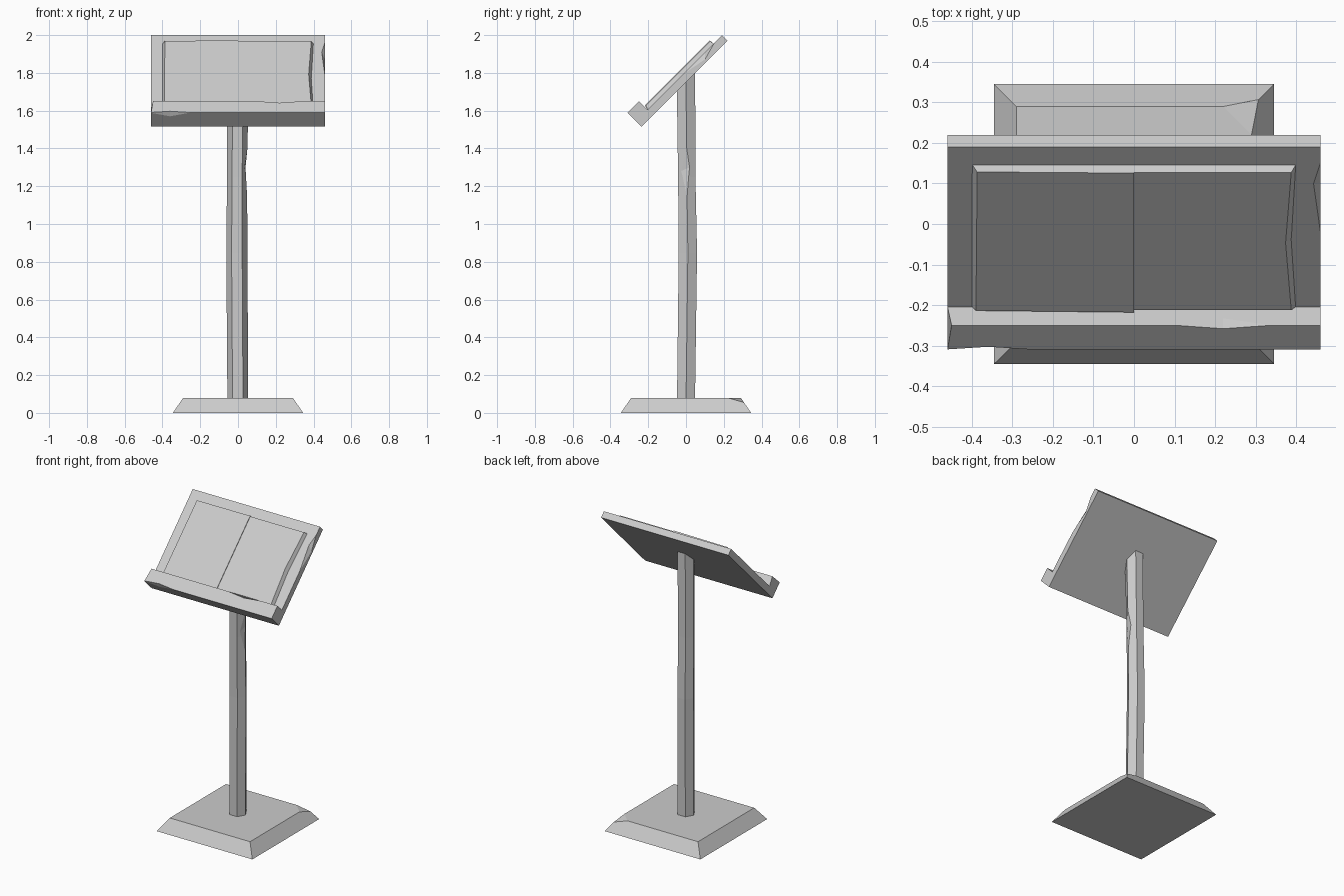
import bpy, bmesh, math
from mathutils import Matrix, Vector

cube = bpy.data.objects.get("Cube")
if cube:
    bpy.data.objects.remove(cube, do_unlink=True)

grey = bpy.data.materials.new("light grey")
grey.use_nodes = True
grey.diffuse_color = (0.6, 0.6, 0.6, 1)
grey.node_tree.nodes["Principled BSDF"].inputs["Base Color"].default_value = (0.6, 0.6, 0.6, 1)


def finish(name, bm):
    bmesh.ops.recalc_face_normals(bm, faces=bm.faces)
    mesh = bpy.data.meshes.new(name)
    bm.to_mesh(mesh)
    bm.free()
    mesh.materials.append(grey)
    obj = bpy.data.objects.new(name, mesh)
    bpy.context.collection.objects.link(obj)
    return obj


def loft(name, rings):
    """Skin a closed solid through rings of equal length."""
    bm = bmesh.new()
    loops = [[bm.verts.new(p) for p in ring] for ring in rings]
    count = len(loops[0])
    for a, b in zip(loops, loops[1:]):
        for i in range(count):
            j = (i + 1) % count
            bm.faces.new((a[i], a[j], b[j], b[i]))
    bm.faces.new(loops[0])
    bm.faces.new(loops[-1])
    return finish(name, bm)


def chip(obj, points, outside):
    """Knock a small facet off an edge or corner."""
    bm = bmesh.new()
    for p in points + [outside]:
        bm.verts.new(p)
    bmesh.ops.convex_hull(bm, input=bm.verts)
    cutter = finish("chip_cutter", bm)
    cutter.hide_render = True
    mod = obj.modifiers.new("chip", "BOOLEAN")
    mod.operation, mod.solver, mod.object = "DIFFERENCE", "EXACT", cutter
    bpy.context.view_layer.update()
    graph = bpy.context.evaluated_depsgraph_get()
    result = bpy.data.meshes.new_from_object(obj.evaluated_get(graph))
    obj.modifiers.clear()
    obj.data = result
    bpy.data.objects.remove(cutter, do_unlink=True)


# Base: flared square slab with one broken corner
def square(half, z):
    return [(x * half, y * half, z) for x, y in ((-1, -1), (1, -1), (1, 1), (-1, 1))]


base = loft("base", [square(0.345, 0), square(0.29, 0.08)])
chip(base, [(0.22, 0.29, 0.08), (0.29, 0.22, 0.08), (0.307, 0.307, 0.055)], (0.42, 0.42, 0.2))


# Post: slightly crooked hexagonal shaft, cut at the slope of the desk
def hexagon(cx, cy, z, radius, slope=0):
    ring = []
    for i in range(6):
        x = cx + radius * math.cos(i * math.pi / 3)
        y = cy + radius * math.sin(i * math.pi / 3)
        ring.append((x, y, z + slope * y))
    return ring


post = loft("post", [hexagon(-0.001, 0, 0.06, 0.055),
                     hexagon(-0.006, 0.01, 0.85, 0.056),
                     hexagon(-0.005, 0.004, 1.25, 0.053),
                     hexagon(0, 0, 1.77, 0.056, 1)])
chip(post, [(0.05, 0.005, 1.12), (0.052, 0.003, 1.42),
            (0.031, -0.028, 1.28), (0.04, 0.02, 1.3)], (0.12, 0, 1.28))

# Desk: L-shaped profile, flat before it is tilted (x, up the slope, thickness)
profile = [(0, 0), (0, 0.106), (0.085, 0.106), (0.085, 0.042), (0.643, 0.042), (0.643, 0)]
left_end = [(0.46, u, n) for u, n in profile]
right_end = [(-0.45 if i == 2 else -0.46, u, n) for i, (u, n) in enumerate(profile)]
desk = loft("desk_with_lip", [right_end, left_end])
chip(desk, [(0.1, 0.085, 0.106), (0.34, 0.085, 0.106),
            (0.22, 0.085, 0.082), (0.22, 0.073, 0.106)], (0.22, 0.16, 0.18))
chip(desk, [(-0.47, 0, 0.106), (-0.25, 0, 0.106),
            (-0.36, 0, 0.078), (-0.36, 0.01, 0.106)], (-0.36, -0.08, 0.18))
chip(desk, [(0.46, 0.587, 0.042), (0.46, 0.346, 0.042),
            (0.443, 0.516, 0.042), (0.46, 0.49, 0.015)], (0.54, 0.5, 0.12))

# Open book: two page blocks meeting at a shallow step
page_right = loft("book_right_half", [
    [(-0.4, 0.085, 0.04), (0, 0.085, 0.04), (0, 0.581, 0.04), (-0.4, 0.581, 0.04)],
    [(-0.39, 0.094, 0.064), (0, 0.092, 0.068), (0, 0.578, 0.068), (-0.387, 0.578, 0.064)]])
page_left = loft("book_left_half", [
    [(0, 0.085, 0.04), (0.4, 0.085, 0.04), (0.389, 0.32, 0.04), (0.4, 0.581, 0.04), (0, 0.581, 0.04)],
    [(0, 0.096, 0.064), (0.388, 0.096, 0.064), (0.374, 0.33, 0.064), (0.388, 0.576, 0.064), (0, 0.576, 0.064)]])

# Tilt the desk and the book onto the post
tilt = Matrix.Translation(Vector((0, -0.235, 1.515))) @ Matrix.Rotation(math.radians(45), 4, "X")
for obj in (desk, page_right, page_left):
    obj.data.transform(tilt)
